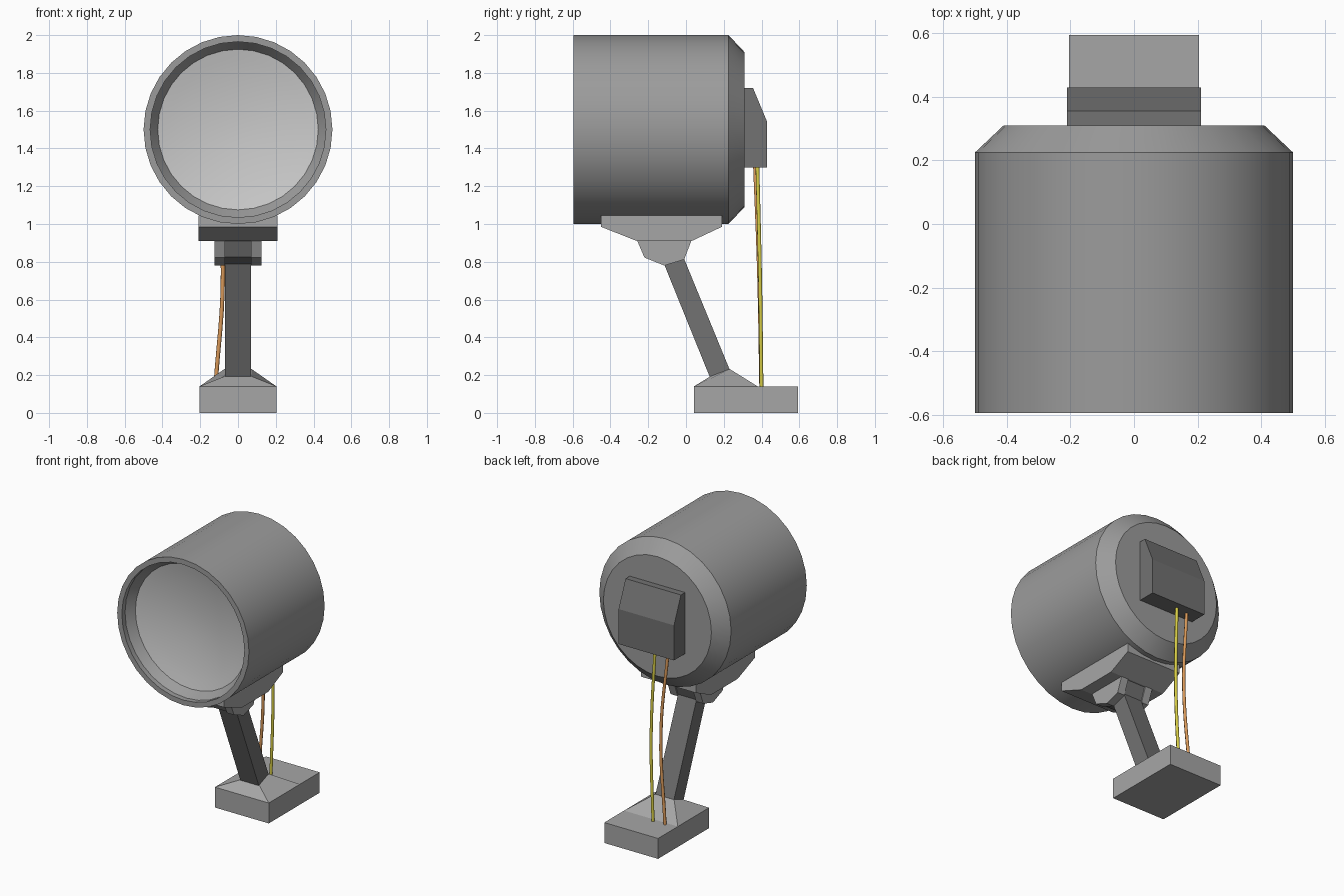
import bpy, bmesh, math

if "Cube" in bpy.data.objects:
    bpy.data.objects.remove(bpy.data.objects["Cube"])


def material(name, color):
    mat = bpy.data.materials.new(name)
    mat.diffuse_color = (*color, 1)
    mat.use_nodes = True
    mat.node_tree.nodes["Principled BSDF"].inputs["Base Color"].default_value = mat.diffuse_color
    return mat


DRUM = material("drum_grey", (0.33,) * 3)
MID = material("mid_grey", (0.38,) * 3)
DARK = material("dark_grey", (0.168,) * 3)
LENS = material("lens_grey", (0.8,) * 3)
YELLOW = material("yellow", (0.68, 0.61, 0.06))
ORANGE = material("orange", (0.7, 0.32, 0.1))


def finish(name, bm, mat, smooth=False, face_front=False):
    bmesh.ops.recalc_face_normals(bm, faces=bm.faces)
    if face_front and sum(f.normal.y for f in bm.faces) > 0:
        bmesh.ops.reverse_faces(bm, faces=bm.faces)
    me = bpy.data.meshes.new(name)
    bm.to_mesh(me)
    bm.free()
    me.materials.append(mat)
    ob = bpy.data.objects.new(name, me)
    bpy.context.collection.objects.link(ob)
    if smooth:
        bpy.ops.object.select_all(action='DESELECT')
        ob.select_set(True)
        bpy.context.view_layer.objects.active = ob
        bpy.ops.object.shade_smooth_by_angle(angle=math.radians(25))
    return ob


def lathe(name, profile, mat, face_front=False, zc=1.5, n=32):
    """Spin (radius, y) points about the y axis; the first ring is capped."""
    bm = bmesh.new()
    rings = [[bm.verts.new((r * math.cos(2 * math.pi * i / n), y,
                            zc + r * math.sin(2 * math.pi * i / n)))
              for i in range(n)] for r, y in profile]
    for a, b in zip(rings, rings[1:]):
        for i in range(n):
            j = (i + 1) % n
            bm.faces.new((a[i], a[j], b[j], b[i]))
    bm.faces.new(rings[0])
    return finish(name, bm, mat, True, face_front)


def loft(name, lower, upper, mat):
    """Closed solid between two matching 3D outlines."""
    bm = bmesh.new()
    a = [bm.verts.new(p) for p in lower]
    b = [bm.verts.new(p) for p in upper]
    bm.faces.new(a)
    bm.faces.new(b)
    for i in range(len(a)):
        j = (i + 1) % len(a)
        bm.faces.new((a[i], a[j], b[j], b[i]))
    return finish(name, bm, mat)


def extrude(name, profile, x0, x1, mat):
    """Extrude a (y, z) outline from x0 to x1."""
    return loft(name, [(x0, *p) for p in profile],
                [(x1, *p) for p in profile], mat)


def wire(name, points, mat):
    cu = bpy.data.curves.new(name, 'CURVE')
    cu.dimensions = '3D'
    cu.bevel_depth = 0.011
    cu.bevel_resolution = 1
    cu.resolution_u = 6
    cu.use_fill_caps = True
    sp = cu.splines.new('BEZIER')
    sp.bezier_points.add(len(points) - 1)
    for bp, p in zip(sp.bezier_points, points):
        bp.co = p
        bp.handle_left_type = bp.handle_right_type = 'AUTO'
    cu.materials.append(mat)
    bpy.context.collection.objects.link(bpy.data.objects.new(name, cu))


# Lamp drum with chamfered back and recessed front
lathe("lamp_housing", [(0.41, 0.31), (0.5, 0.225), (0.5, -0.595),
                       (0.465, -0.595), (0.465, -0.56), (0.425, -0.505)], DRUM)

# Shallow dished lens
lathe("lens", [(r, -0.505 + 0.05 * (1 - (r / 0.425) ** 2))
               for r in (0.03, 0.1, 0.2, 0.3, 0.37, 0.425)], LENS, True)

# Junction box on the back
extrude("junction_box", [(0.3, 1.72), (0.355, 1.72), (0.43, 1.54),
                         (0.43, 1.3), (0.3, 1.3)], -0.21, 0.21, DARK)

# Saddle under the drum
extrude("saddle", [(-0.45, 1.045), (0.19, 1.045), (0.19, 0.985),
                   (0.03, 0.91), (-0.26, 0.91), (-0.45, 0.985)],
        -0.21, 0.21, MID)

# Hinge: two cheeks and a slightly inset centre
for side, s in (("left", -1), ("right", 1)):
    extrude("hinge_cheek_" + side,
            [(-0.26, 0.915), (-0.22, 0.822), (-0.115, 0.78),
             (-0.01, 0.812), (0.03, 0.915)], s * 0.07, s * 0.124, MID)
extrude("hinge_centre", [(-0.245, 0.915), (-0.21, 0.826), (-0.115, 0.788),
                         (-0.015, 0.818), (0.02, 0.915)], -0.07, 0.07, DARK)

# Slanted arm
extrude("arm", [(-0.125, 0.81), (-0.02, 0.84), (0.235, 0.22), (0.13, 0.18)],
        -0.07, 0.07, DARK)

# Base block
extrude("base", [(0.042, 0), (0.594, 0), (0.594, 0.14), (0.042, 0.14)],
        -0.204, 0.204, MID)

# Sloped collar from the base up to the arm
corners = ((-1, 0), (1, 0), (1, 1), (-1, 1))
loft("base_collar",
     [(0.204 * s, 0.042 + 0.338 * t, 0.14) for s, t in corners],
     [(0.072 * s, 0.128 + 0.104 * t, 0.193 + 0.039 * t) for s, t in corners],
     MID)

# Wires from the junction box to the base
wire("yellow_wire", [(-0.03, 0.378, 1.31), (-0.01, 0.392, 0.72),
                     (-0.03, 0.4, 0.13)], YELLOW)
wire("orange_wire", [(-0.12, 0.365, 1.31), (-0.08, 0.386, 0.75),
                     (-0.12, 0.398, 0.13)], ORANGE)
